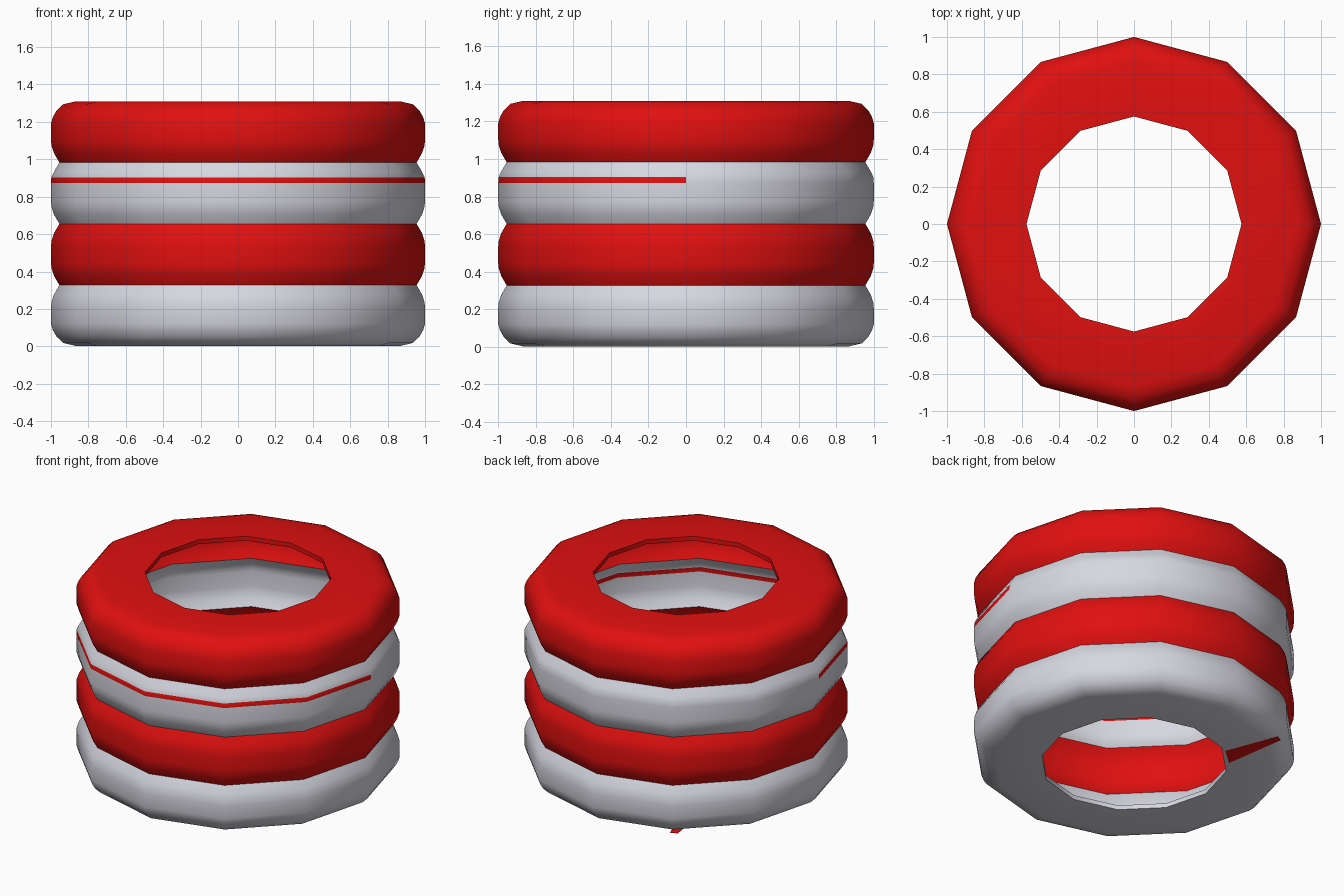
import bpy, math

if "Cube" in bpy.data.objects:
    bpy.data.objects.remove(bpy.data.objects["Cube"])

SIDES = 12
NOTCH = [0.0, 0.327, 0.655, 0.983, 1.31]   # where the stacked tyres meet


def material(name, rgb):
    m = bpy.data.materials.new(name)
    m.diffuse_color = (*rgb, 1)
    m.use_nodes = True
    m.node_tree.nodes["Principled BSDF"].inputs["Base Color"].default_value = m.diffuse_color
    return m


white = material("off_white", (0.68, 0.68, 0.75))
red = material("red", (0.75, 0.005, 0.005))


def mesh_object(name, verts, faces, mats):
    me = bpy.data.meshes.new(name)
    me.from_pydata(verts, [], faces)
    ob = bpy.data.objects.new(name, me)
    bpy.context.collection.objects.link(ob)
    for m in mats:
        me.materials.append(m)
    return ob


def lathe(name, profile, mats):
    """Open 12-sided shell turned from (radius, z) points, bottom to top."""
    verts = [(r * math.cos(2 * math.pi * j / SIDES), r * math.sin(2 * math.pi * j / SIDES), z)
             for r, z in profile for j in range(SIDES)]
    faces = []
    for i in range(len(profile) - 1):
        a, b = i * SIDES, (i + 1) * SIDES
        for j in range(SIDES):
            k = (j + 1) % SIDES
            faces.append((a + j, a + k, b + k, b + j))
    ob = mesh_object(name, verts, faces, mats)
    bpy.ops.object.select_all(action='DESELECT')
    ob.select_set(True)
    bpy.context.view_layer.objects.active = ob
    bpy.ops.object.shade_smooth_by_angle(angle=math.radians(50))
    return ob


# Rim with its rolled inner lip, as (radius, distance from the end of the stack)
rim = [(0.575, 0.03), (0.575, 0.0), (0.87, 0.001), (0.935, 0.016), (0.97, 0.05), (0.99, 0.085)]
# Pinched shoulder, as (radius, distance from the notch)
shoulder = [(0.955, 0.0), (0.984, 0.05), (0.997, 0.09)]
names = ["bottom_tyre", "lower_middle_tyre", "upper_middle_tyre", "top_tyre"]

for n, name in enumerate(names):
    z0, z1 = NOTCH[n], NOTCH[n + 1]
    low = [(r, z0 + d + (0.002 if n == 0 else 0)) for r, d in (rim if n == 0 else shoulder)]
    high = [(r, z1 - d) for r, d in reversed(rim if n == 3 else shoulder)]
    tread = [(1.0, z0 + 0.12), (1.0, z1 - 0.12)]
    if n == 2:   # extra loops for the painted line
        tread = [(1.0, z0 + 0.12), (1.0, 0.873)]
        high = [(0.998, 0.903)] + high[1:]
    ob = lathe(name, low + tread + high, [red, white] if n % 2 else [white, red])
    # Thin red line round the front half
    if n == 2:
        for p in ob.data.polygons:
            if 0.88 < p.center.z < 0.895 and p.center.y < 0:
                p.material_index = 1

# Red painted wedge under the bottom tyre
wedge = [(0.585, 124), (0.585, 139), (0.95, 122), (0.95, 119)]
ring = [(r * math.cos(math.radians(a)), r * math.sin(math.radians(a))) for r, a in wedge]
# keep the inner corners just outside the straight hole edge
mesh_object("underside_wedge", [(x, y, 0.0) for x, y in ring], [(0, 1, 2, 3)], [red])
